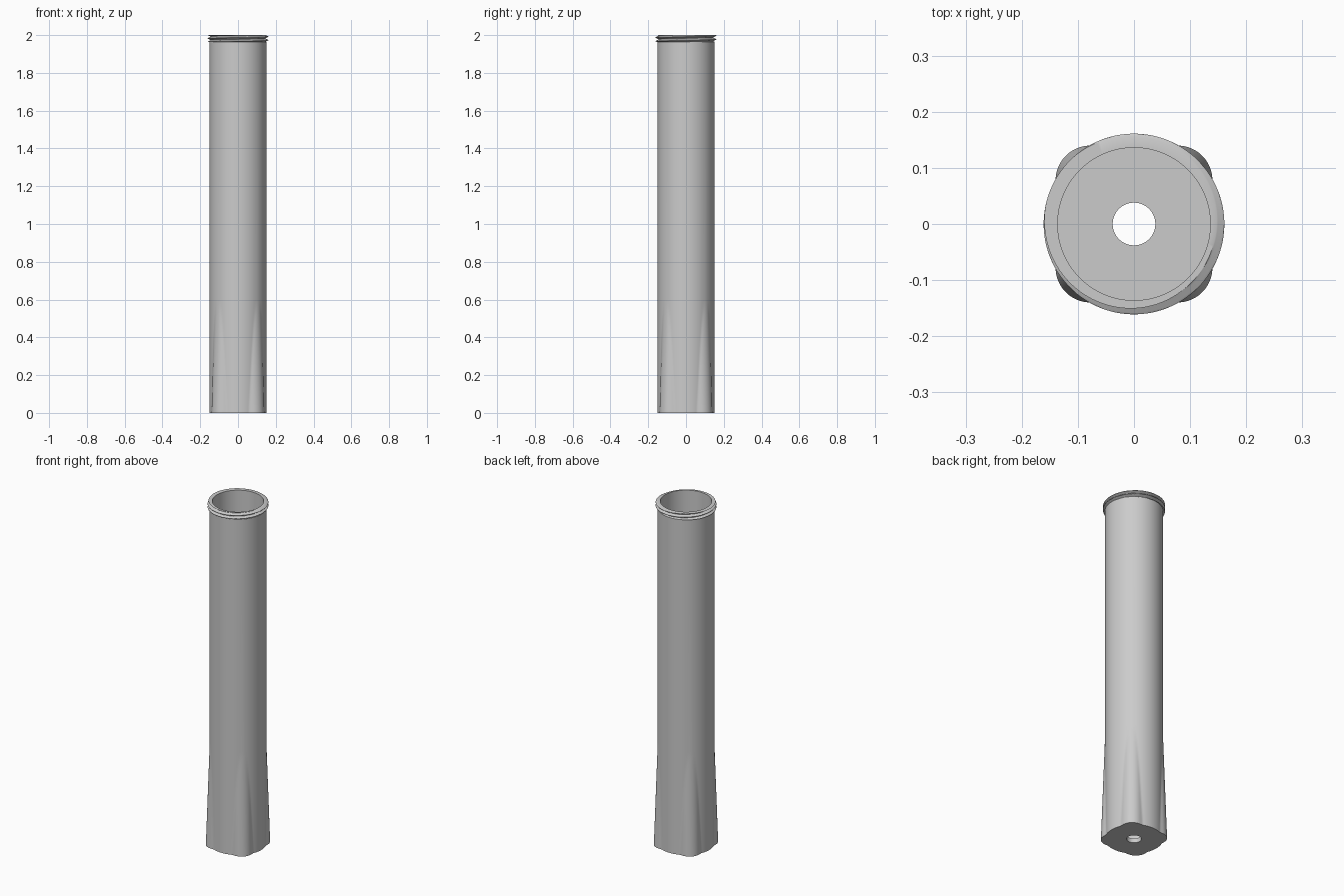
import bpy, bmesh, math

cube = bpy.data.objects.get("Cube")
if cube:
    bpy.data.objects.remove(cube, do_unlink=True)

SEGMENTS = 192
TUBE_R, BORE_R, HOLE_R = 0.151, 0.136, 0.038
FLOOR, NECK_Z, FLARE_TOP = 0.025, 1.963, 0.6
ROOT_R, CREST_R, PITCH = 0.146, 0.161, 0.019

grey = bpy.data.materials.new("plain grey")
grey.use_nodes = True
grey.diffuse_color = (0.6, 0.6, 0.6, 1)
grey.node_tree.nodes["Principled BSDF"].inputs["Base Color"].default_value = grey.diffuse_color


def foot_radius(angle, z):
    """Round tube joined with a rounded square that widens towards the ground."""
    if z >= FLARE_TOP:
        return TUBE_R
    corner = 0.062
    diagonal = TUBE_R + 0.021 * (1 - z / FLARE_TOP)
    centre = (diagonal - corner) / math.sqrt(2)
    half = centre + corner
    a = angle % (math.pi / 2)
    a = min(a, math.pi / 2 - a)
    if math.tan(a) < centre / half:
        square = half / math.cos(a)
    else:
        along = centre * (math.cos(a) + math.sin(a))
        square = along + math.sqrt(corner ** 2 - 2 * centre ** 2 + along ** 2)
    return max(TUBE_R, square)


def thread_radius(angle, z):
    """Spiral ridge with narrow flats at crest and root."""
    turn = ((z - 2) / PITCH - (angle - math.radians(150)) / math.tau) % 1
    wave = abs(2 * turn - 1)
    wave = min(1, max(0, (wave - 0.1) / 0.8))
    return ROOT_R + (CREST_R - ROOT_R) * wave


def fixed(radius):
    return lambda angle, z: radius


def lathe(name, profile):
    """Join rings of (height, radius rule) into a closed solid."""
    bm = bmesh.new()
    rings = []
    for z, rule in profile:
        ring = []
        for i in range(SEGMENTS):
            a = math.tau * i / SEGMENTS
            r = rule(a, z)
            ring.append(bm.verts.new((r * math.cos(a), r * math.sin(a), z)))
        rings.append(ring)
    for k, low in enumerate(rings):
        high = rings[(k + 1) % len(rings)]
        for i in range(SEGMENTS):
            j = (i + 1) % SEGMENTS
            bm.faces.new((low[i], low[j], high[j], high[i]))
    bmesh.ops.recalc_face_normals(bm, faces=bm.faces)
    mesh = bpy.data.meshes.new(name)
    bm.to_mesh(mesh)
    bm.free()
    mesh.materials.append(grey)
    obj = bpy.data.objects.new(name, mesh)
    bpy.context.collection.objects.link(obj)
    bpy.ops.object.select_all(action='DESELECT')
    obj.select_set(True)
    bpy.context.view_layer.objects.active = obj
    bpy.ops.object.shade_smooth_by_angle(angle=math.radians(30))
    return obj


# Tube with flared four-lobed foot, floor and drain hole
rows = 16
body = [(FLARE_TOP * k / rows, foot_radius) for k in range(rows + 1)]
body += [(NECK_Z, fixed(TUBE_R)), (NECK_Z, fixed(BORE_R)),
         (FLOOR, fixed(BORE_R)), (FLOOR, fixed(HOLE_R)), (0, fixed(HOLE_R))]
lathe("tube_body", body)

# Threaded neck around the open mouth
rows = 32
neck = [(NECK_Z + (2 - NECK_Z) * k / rows, thread_radius) for k in range(rows + 1)]
neck += [(2, fixed(BORE_R)), (NECK_Z, fixed(BORE_R))]
lathe("threaded_neck", neck)
